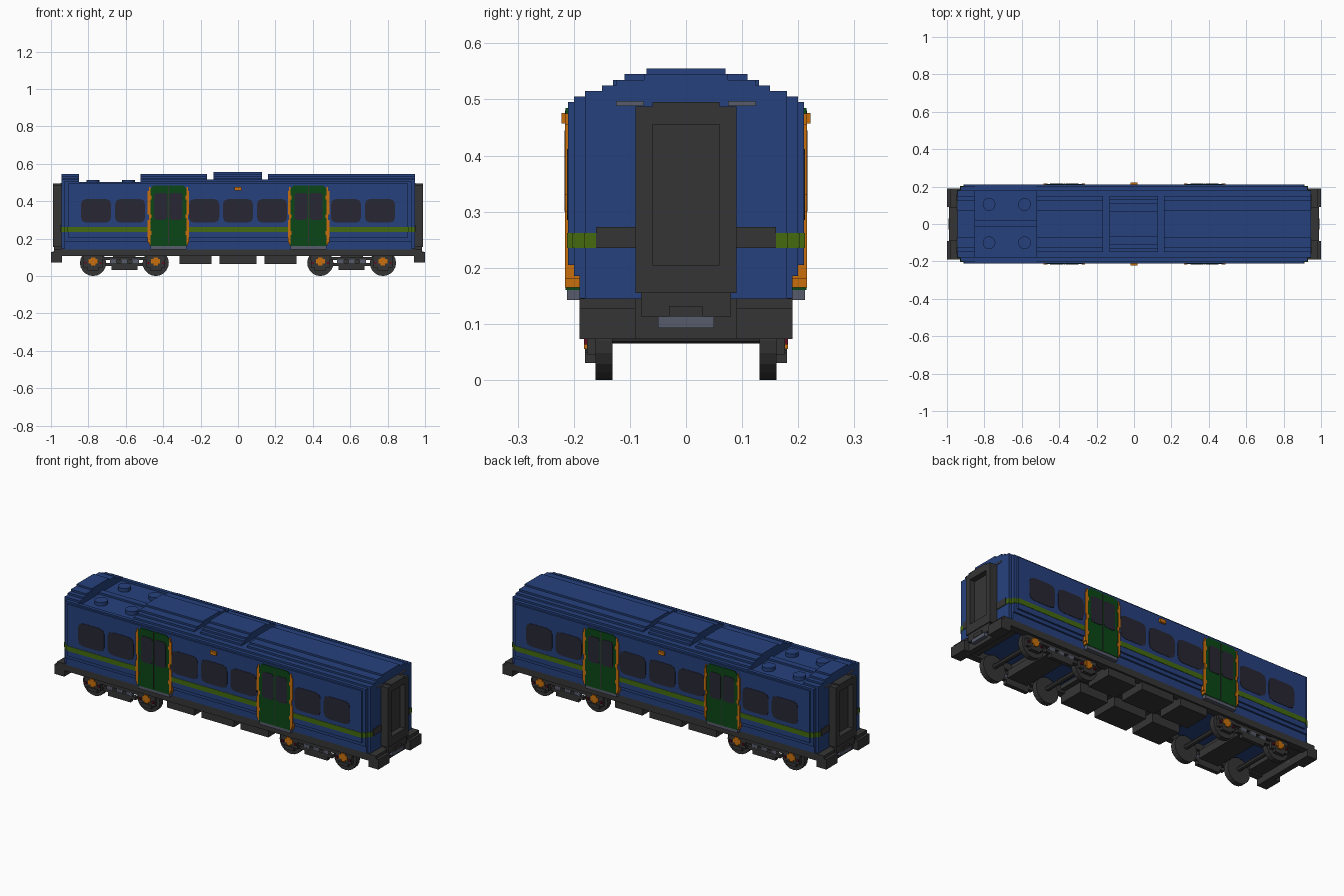
import bpy, bmesh, math

if "Cube" in bpy.data.objects:
    bpy.data.objects.remove(bpy.data.objects["Cube"], do_unlink=True)


def material(name, rgb):
    m = bpy.data.materials.new(name)
    m.diffuse_color = (*rgb, 1)
    m.use_nodes = True
    bsdf = m.node_tree.nodes["Principled BSDF"]
    bsdf.inputs["Base Color"].default_value = (*rgb, 1)
    bsdf.inputs["Roughness"].default_value = 0.8
    return m


BLUE = material("body blue", (0.019, 0.053, 0.205))
DARK = material("charcoal", (0.036, 0.036, 0.037))
LIME = material("stripe green", (0.058, 0.145, 0.005))
GREEN = material("door green", (0.003, 0.062, 0.008))
ORANGE = material("orange", (0.58, 0.16, 0.004))
GLASS = material("window glass", (0.021, 0.020, 0.034))
GREY = material("steel grey", (0.095, 0.105, 0.145))
RED = material("dark red", (0.12, 0.005, 0.015))


def finish(name, bm, mat):
    bmesh.ops.recalc_face_normals(bm, faces=bm.faces)
    mesh = bpy.data.meshes.new(name)
    bm.to_mesh(mesh)
    bm.free()
    mesh.materials.append(mat)
    ob = bpy.data.objects.new(name, mesh)
    bpy.context.collection.objects.link(ob)
    return ob


def extrude(bm, points, vec):
    """Extrude a closed 3D outline along vec."""
    f = bm.faces.new([bm.verts.new(p) for p in points])
    geo = bmesh.ops.extrude_face_region(bm, geom=[f])["geom"]
    moved = [v for v in geo if isinstance(v, bmesh.types.BMVert)]
    bmesh.ops.translate(bm, verts=moved, vec=vec)
    if not f.is_valid or len(f.link_loops if hasattr(f, "link_loops") else []) < 0:
        return
    if all(len(e.link_faces) < 2 for e in f.edges):
        bmesh.ops.recalc_face_normals(bm, faces=bm.faces)


def boxes(name, mat, items):
    """One object from boxes given as (x0, x1, y0, y1, z0, z1)."""
    bm = bmesh.new()
    for x0, x1, y0, y1, z0, z1 in items:
        vs = bmesh.ops.create_cube(bm, size=1)["verts"]
        for v in vs:
            v.co = (x1 if v.co.x > 0 else x0, y1 if v.co.y > 0 else y0, z1 if v.co.z > 0 else z0)
    return finish(name, bm, mat)


def both(items, axis):
    """Add mirrored copies of boxes across x (axis 0) or y (axis 1)."""
    out = list(items)
    for b in items:
        c = list(b)
        i = axis * 2
        c[i], c[i + 1] = -b[i + 1], -b[i]
        out.append(tuple(c))
    return out


def plates(name, mat, outlines, y0, y1):
    """Plates from xz outlines, on both long sides."""
    bm = bmesh.new()
    for s in (-1, 1):
        for pts in outlines:
            extrude(bm, [(x, s * y0, z) for x, z in pts], (0, s * (y1 - y0), 0))
    return finish(name, bm, mat)


def layers(x0, x1, steps, z0):
    """Stack of symmetric boxes: steps are (half width, top)."""
    out = []
    for w, z1 in steps:
        out.append((x0, x1, -w, w, z0, z1))
        z0 = z1
    return out


def cylinders(name, mat, items, radius, depth, axis, sides=16):
    bm = bmesh.new()
    for c in items:
        vs = bmesh.ops.create_cone(bm, cap_ends=True, segments=sides, radius1=radius,
                                   radius2=radius, depth=depth)["verts"]
        for v in vs:
            x, y, z = v.co
            if axis == "y":
                y, z = -z, y
            v.co = (x + c[0], y + c[1], z + c[2])
    return finish(name, bm, mat)


# Body shell, stepped at the sills and at the rounded corners
PLAN = [(0.91, 0.21), (0.928, 0.20), (0.945, 0.18)]
wall = [(0.19, 0.185), (0.20, 0.205), (0.21, 0.485)]
shell = []
for length, cap in PLAN:
    shell += layers(-length, length, [(min(w, cap), z) for w, z in wall], 0.143)
boxes("body_shell", BLUE, shell)

# Roof sections with stepped curve
eaves = [(0.21, 0.495), (0.20, 0.505), (0.18, 0.515)]
crown = eaves + [(0.15, 0.525), (0.125, 0.535), (0.075, 0.545)]
for name, x0, x1, prof in (("roof_end", -0.91, -0.85, crown), ("roof_left", -0.52, -0.165, crown),
                           ("roof_right", 0.16, 0.91, crown), ("roof_saddle", -0.165, 0.16, eaves)):
    boxes(name, BLUE, layers(x0, x1, prof, 0.485))
for name, s in (("roof_cap_right", 1), ("roof_cap_left", -1)):
    cap = []
    for a, b, w in ((0.91, 0.928, 0.20), (0.928, 0.945, 0.18)):
        cap += layers(min(s * a, s * b), max(s * a, s * b), [(min(w, h), z) for h, z in crown], 0.485)
    boxes(name, BLUE, cap)
boxes("roof_unit", BLUE, layers(-0.13, 0.127,
      [(0.15, 0.525), (0.13, 0.535), (0.11, 0.545), (0.07, 0.555)], 0.51))

# Sunken roof bay with fans and walkway
boxes("roof_bay", BLUE, both([(-0.85, -0.52, 0.18, 0.21, 0.485, 0.495),
                              (-0.85, -0.52, 0.18, 0.20, 0.495, 0.503)], 1)
      + [(-0.85, -0.52, -0.18, 0.18, 0.485, 0.492), (-0.85, -0.52, -0.015, 0.02, 0.492, 0.502)])
cylinders("roof_fans", BLUE, [(x, y, 0.5) for x in (-0.775, -0.585) for y in (-0.1, 0.105)],
          0.034, 0.024, "z")

# Waist stripe wrapping the body
boxes("waist_stripe", LIME, [(-l - 0.002, l + 0.002, -w - 0.002, w + 0.002, 0.235, 0.262)
                             for l, w in PLAN])

# Side windows with clipped corners
def rounded(cx, w, z0, z1, c):
    h = c * 0.45
    pts = []
    for x, z, sx, sz in ((cx - w, z0, 1, 1), (cx + w, z0, -1, 1), (cx + w, z1, -1, -1), (cx - w, z1, 1, -1)):
        p = [(x, z + sz * c), (x + sx * h * 0.6, z + sz * h * 0.6), (x + sx * c, z)]
        pts += p if sx * sz > 0 else p[::-1]
    return pts


plates("side_windows", GLASS, [rounded(x, 0.081, 0.285, 0.412, 0.03)
       for x in (-0.759, -0.577, -0.181, 0, 0.182, 0.577, 0.759)], 0.205, 0.212)

# Doors, door glass, orange edge strips and steps
DOORS = (-0.372, 0.377)
plates("doors", GREEN, [[(d - 0.096, 0.16), (d + 0.096, 0.16), (d + 0.096, 0.465), (d + 0.08, 0.485),
                         (d - 0.08, 0.485), (d - 0.096, 0.465)] for d in DOORS], 0.185, 0.2145)
plates("door_windows", GLASS, [rounded(d + o, 0.035, 0.3, 0.445, 0.015)
       for d in DOORS for o in (-0.041, 0.041)], 0.21, 0.2165)
boxes("door_gap", DARK, both([(d - 0.002, d + 0.002, 0.21, 0.2155, 0.165, 0.48) for d in DOORS], 1))
strips = []
for d in DOORS:
    for s in (-1, 1):
        for a, b, z0, z1 in ((0.096, 0.104, 0.165, 0.475), (0.104, 0.111, 0.18, 0.30),
                             (0.104, 0.111, 0.33, 0.455), (0.09, 0.096, 0.22, 0.24),
                             (0.09, 0.096, 0.31, 0.33), (0.09, 0.096, 0.41, 0.43)):
            xs = sorted((d + s * a, d + s * b))
            strips.append((*xs, 0.19, 0.216, z0, z1))
boxes("door_edges", ORANGE, both(strips, 1))
boxes("door_steps", GREY, both([(d - 0.096, d + 0.096, 0.18, 0.212, 0.143, 0.16) for d in DOORS], 1))

# Side indicator lamps
boxes("side_lamps", ORANGE, both([(-0.018, 0.018, 0.205, 0.222, 0.457, 0.476)], 1))

# Gangways with recessed door
ring = both([(0.94, 0.99, 0.06, 0.09, 0.155, 0.487)], 1)
ring += [(0.94, 0.99, -0.06, 0.06, 0.455, 0.495), (0.94, 0.99, -0.06, 0.06, 0.155, 0.205),
         (0.94, 0.96, -0.061, 0.061, 0.2, 0.46)]
boxes("gangways", DARK, both(ring, 0))
boxes("end_panels", DARK, both(both([(0.94, 0.949, 0.09, 0.16, 0.235, 0.273)], 1), 0))
boxes("end_lamps", GREY, both(both([(0.94, 0.95, 0.075, 0.125, 0.488, 0.497)], 1), 0))

# Underframe with open bays above the bogies
boxes("underframe", DARK, both([(-0.945, 0.945, 0.15, 0.19, 0.107, 0.146)], 1)
      + both([(0.86, 0.945, -0.15, 0.15, 0.115, 0.146), (0.57, 0.65, -0.15, 0.15, 0.107, 0.143)], 0)
      + [(-0.34, 0.34, -0.15, 0.15, 0.12, 0.143)])
boxes("end_beams", DARK, both(both([(0.94, 1.0, 0.09, 0.19, 0.073, 0.128),
                                    (0.94, 0.985, 0.09, 0.19, 0.128, 0.145)], 1)
      + [(0.94, 0.97, -0.09, 0.09, 0.073, 0.145), (0.94, 0.985, -0.08, 0.08, 0.113, 0.155)], 0))
boxes("couplers", GREY, both([(0.94, 0.99, -0.05, 0.05, 0.093, 0.113)], 0))
boxes("coupler_heads", DARK, both([(0.94, 0.993, -0.03, 0.03, 0.113, 0.132)], 0))

# Equipment boxes under the floor
boxes("equipment", DARK, both([(x - w, x + w, 0.03, 0.18, 0.065, 0.125)
                               for x, w in ((-0.228, 0.085), (0, 0.1), (0.228, 0.085))], 1))

# Bogies: wheels, axles, side frames, springs and axle boxes
AXLES = (-0.775, -0.44, 0.44, 0.775)
cylinders("wheels", DARK, [(x, s * 0.146, 0.07) for x in AXLES for s in (-1, 1)], 0.07, 0.03, "y", 20)
cylinders("axles", DARK, [(x, 0, 0.078) for x in AXLES], 0.013, 0.29, "y", 8)
frame = []
for c in (-0.6075, 0.6075):
    frame += [(c - 0.22, c + 0.22, 0.158, 0.178, 0.085, 0.102),
              (c - 0.1, c + 0.1, 0.158, 0.18, 0.053, 0.07),
              (c - 0.07, c + 0.07, 0.158, 0.18, 0.033, 0.053),
              (c - 0.06, c + 0.06, 0.0, 0.16, 0.067, 0.11)]
for a in AXLES:
    frame += [(a - 0.05, a + 0.05, 0.158, 0.176, 0.045, 0.107),
              (a - 0.03, a + 0.03, 0.158, 0.18, 0.03, 0.05)]
boxes("bogie_frames", DARK, both(frame, 1))
boxes("springs", GREY, both([(c + o - 0.018, c + o + 0.018, 0.16, 0.179, 0.068, 0.087)
                             for c in (-0.6075, 0.6075) for o in (-0.06, 0, 0.06)], 1))
boxes("axle_boxes", ORANGE, both([(a - 0.024, a + 0.024, 0.16, 0.181, 0.066, 0.09) for a in AXLES]
      + [(a - 0.012, a + 0.012, 0.16, 0.182, 0.055, 0.1) for a in AXLES], 1))
boxes("axle_clips", RED, both([(a + o - 0.006, a + o + 0.006, 0.16, 0.182, 0.063, 0.075)
                               for a in AXLES for o in (-0.04, 0.04)], 1))
